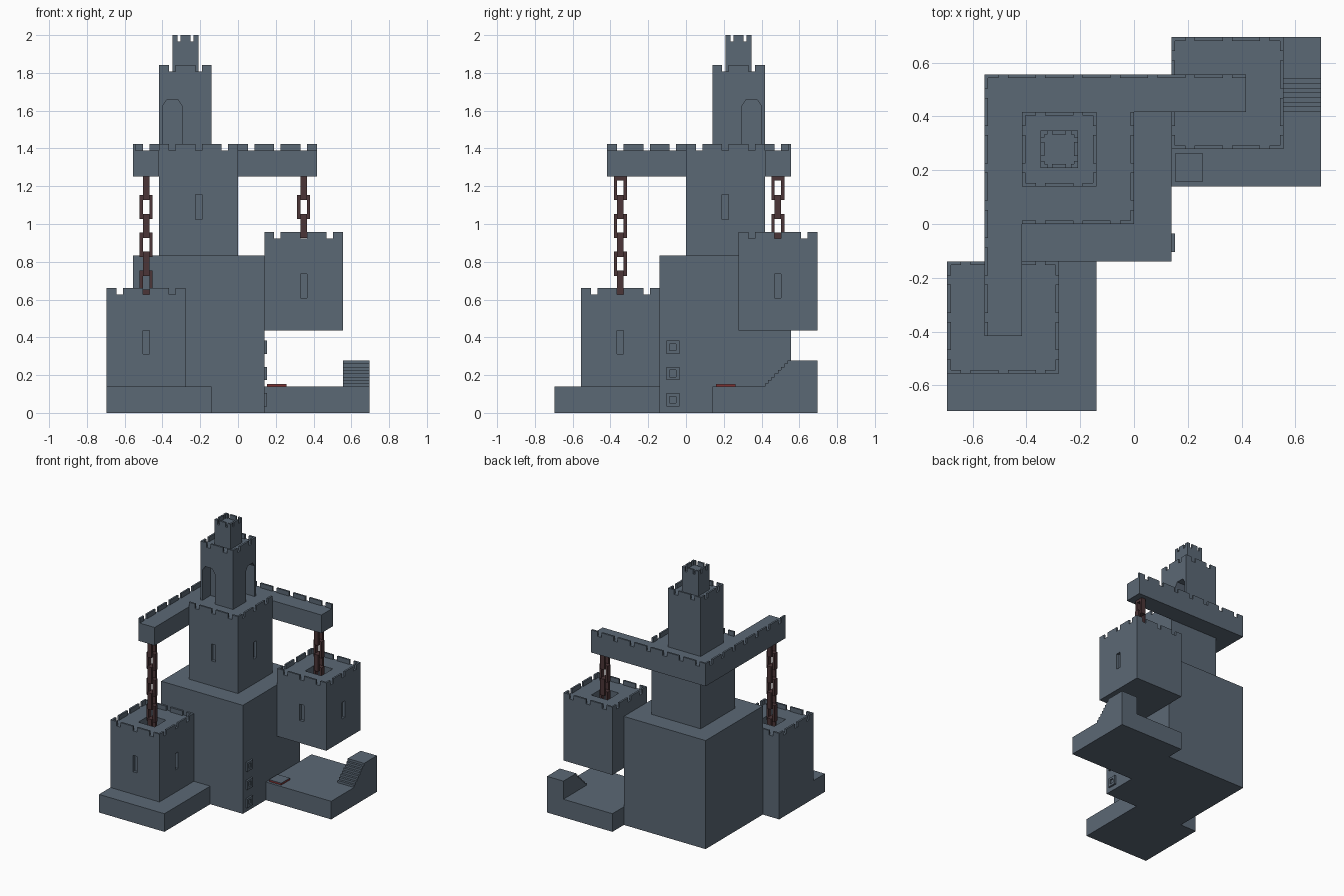
import bpy, bmesh
from mathutils import Vector

if "Cube" in bpy.data.objects:
    bpy.data.objects.remove(bpy.data.objects["Cube"])

U = 0.139          # module size
T = 0.1 * U        # parapet thickness


def material(name, rgb):
    m = bpy.data.materials.new(name)
    m.diffuse_color = (*rgb, 1)
    m.use_nodes = True
    m.node_tree.nodes["Principled BSDF"].inputs["Base Color"].default_value = m.diffuse_color
    return m


STONE = material("slate stone", (0.105, 0.138, 0.178))
IRON = material("rusty iron", (0.07, 0.035, 0.038))
RED = material("dark red", (0.2, 0.03, 0.03))


def add_box(bm, lo, hi):
    c = [bm.verts.new((x, y, z)) for z in (lo[2], hi[2])
         for x, y in ((lo[0], lo[1]), (hi[0], lo[1]), (hi[0], hi[1]), (lo[0], hi[1]))]
    for f in ((3, 2, 1, 0), (4, 5, 6, 7), (0, 1, 5, 4), (1, 2, 6, 5), (2, 3, 7, 6), (3, 0, 4, 7)):
        bm.faces.new([c[i] for i in f])


def add_prism(bm, pts, offset):
    a = [bm.verts.new(p) for p in pts]
    b = [bm.verts.new(Vector(p) + Vector(offset)) for p in pts]
    n = len(a)
    bm.faces.new(a)
    bm.faces.new(b[::-1])
    for i in range(n):
        bm.faces.new((a[i], b[i], b[(i + 1) % n], a[(i + 1) % n]))
    bmesh.ops.recalc_face_normals(bm, faces=bm.faces)


def finish(bm, name, mat):
    me = bpy.data.meshes.new(name)
    bm.to_mesh(me)
    bm.free()
    me.materials.append(mat)
    ob = bpy.data.objects.new(name, me)
    bpy.context.collection.objects.link(ob)
    return ob


def boxes(name, mat, items):
    bm = bmesh.new()
    for lo, hi in items:
        add_box(bm, lo, hi)
    return finish(bm, name, mat)


def cut(ob, cutter):
    mod = ob.modifiers.new("cut", 'BOOLEAN')
    mod.operation, mod.solver, mod.object = 'DIFFERENCE', 'EXACT', cutter
    bpy.context.view_layer.objects.active = ob
    bpy.ops.object.modifier_apply(modifier=mod.name)
    bpy.data.objects.remove(cutter)


def battlement(name, x0, y0, x1, y1, z, cell=U, sides="fblr", h=0.25 * U):
    """Thin parapet with one gap in the middle of every cell."""
    def spans(a, b):
        n = round((b - a) / cell)
        cuts = [a] + [a + (i + k) * cell for i in range(n) for k in (0.375, 0.625)] + [b]
        return list(zip(cuts[::2], cuts[1::2]))
    items = []
    for s in sides:
        if s in "fb":
            y = y0 if s == "f" else y1 - T
            items += [((a, y, z), (b, y + T, z + h)) for a, b in spans(x0, x1)]
        else:
            x = x0 if s == "l" else x1 - T
            items += [((x, a, z), (x + T, b, z + h)) for a, b in spans(y0, y1)]
    return boxes(name, STONE, items)


def slits(x0, y0, x1, y1, z0, z1, d=0.022):
    """Cutter boxes for arrow slits on the front and right faces."""
    cx, cy, w = (x0 + x1) / 2, (y0 + y1) / 2, U / 8
    return [((cx - w, y0 - 0.02, z0), (cx + w, y0 + d, z1)),
            ((x1 - d, cy - w, z0), (x1 + 0.02, cy + w, z1))]


# main block and the two low slabs
boxes("main_block", STONE, [((-4 * U, -U, 0), (U, 4 * U, 6 * U))])
boxes("left_slab", STONE, [((-5 * U, -5 * U, 0), (-U, -U, U))])
boxes("right_slab", STONE, [((U, U, 0), (5 * U, 5 * U, U))])

# staircase up to the corner platform, as a stepped profile
N = 8
s = U / N
prof = [(3 * U, U)]
for i in range(N):
    prof += [(3 * U + i * s, U + (i + 1) * s), (3 * U + (i + 1) * s, U + (i + 1) * s)]
prof += [(5 * U, 2 * U), (5 * U, U)]
bm = bmesh.new()
add_prism(bm, [(4 * U, y, z) for y, z in prof], (U, 0, 0))
finish(bm, "staircase", STONE)

# upper keep with arrow slits, and the two overhanging beams
keep = boxes("keep", STONE, [((-3 * U, 0, 6 * U), (0, 3 * U, 10 * U))])
cut(keep, boxes("slit_cutter", STONE, slits(-3 * U, 0, 0, 3 * U, 1.025, 1.155)))
boxes("back_beam", STONE, [((-4 * U, 3 * U, 9 * U), (3 * U, 4 * U, 10 * U))])
boxes("side_beam", STONE, [((-4 * U, -3 * U, 9 * U), (-3 * U, 3 * U, 10 * U))])
battlement("beam_battlement", -4 * U, -3 * U, 3 * U, 4 * U, 10 * U, sides="bl")
battlement("keep_battlement", -3 * U, 0, 0, 3 * U, 10 * U, sides="fr")

# upper tower with two clipped-top doorways
tower = boxes("upper_tower", STONE, [((-3 * U, U, 10 * U), (-U, 3 * U, 13 * U))])
door = [(-0.053, 1.38), (0.053, 1.38), (0.053, 1.622), (0.03, 1.657), (-0.03, 1.657), (-0.053, 1.622)]
bm = bmesh.new()
add_prism(bm, [(-2.5 * U + a, U - 0.02, z) for a, z in door], (0, 0.12, 0))
add_prism(bm, [(-U + 0.02, 2.5 * U + a, z) for a, z in door], (-0.12, 0, 0))
cut(tower, finish(bm, "door_cutter", STONE))
battlement("upper_tower_battlement", -3 * U, U, -U, 3 * U, 13 * U)

# small top turret
boxes("top_turret", STONE, [((-2.5 * U, 1.5 * U, 13 * U), (-1.5 * U, 2.5 * U, 1.967))])
battlement("turret_battlement", -2.5 * U, 1.5 * U, -1.5 * U, 2.5 * U, 1.967, cell=U / 2, h=0.033)


# hanging towers, each with a chain shaft in its roof
def hanging_tower(side, x0, y0, z0, links):
    x1, y1, z1 = x0 + 3 * U, y0 + 3 * U, z0 + 3.5 * U
    cx, cy = (x0 + x1) / 2, (y0 + y1) / 2
    body = boxes(side + "_tower", STONE, [((x0, y0, z0), (x1, y1, z1))])
    cuts = slits(x0, y0, x1, y1, z0 + 0.172, z0 + 0.298)
    cuts.append(((cx - U / 2, cy - U / 2, z1 - U), (cx + U / 2, cy + U / 2, z1 + 0.05)))
    cut(body, boxes("tower_cutter", STONE, cuts))
    battlement(side + "_tower_battlement", x0, y0, x1, y1, z1)
    # chain of square links, turned alternately
    items = []
    w, d, hl, bar = 0.0345, 0.0175, 0.064, 0.0175
    for k in range(links):
        z = 1.19 - 0.1 * k
        parts = [(-w, -w + bar, -hl, hl), (w - bar, w, -hl, hl),
                 (-w + bar, w - bar, -hl, -hl + 0.023), (-w + bar, w - bar, hl - 0.023, hl)]
        for a, b, c, e in parts:
            if k % 2:
                items.append(((cx + a, cy - d, z + c), (cx + b, cy + d, z + e)))
            else:
                items.append(((cx - d, cy + a, z + c), (cx + d, cy + b, z + e)))
    boxes(side + "_chain", IRON, items)


hanging_tower("left", -5 * U, -4 * U, U, 7)
hanging_tower("right", U, 2 * U, 0.437, 4)

# three wall buttons: raised square frames with a recessed middle
for i in range(3):
    z, y = U * (0.5 + i), -U / 2
    frame = boxes("wall_button", STONE, [((U, y - U / 4, z - U / 4), (U + T, y + U / 4, z + U / 4))])
    cut(frame, boxes("button_cutter", STONE,
                     [((U + 0.003, y - U / 8, z - U / 8), (U + 0.05, y + U / 8, z + U / 8))]))

# floor plate
boxes("floor_plate_base", RED, [((0.153, 0.158, U), (0.257, 0.263, U + 0.011))])
boxes("floor_plate_top", STONE, [((0.153, 0.158, U + 0.011), (0.257, 0.263, U + 0.015))])
